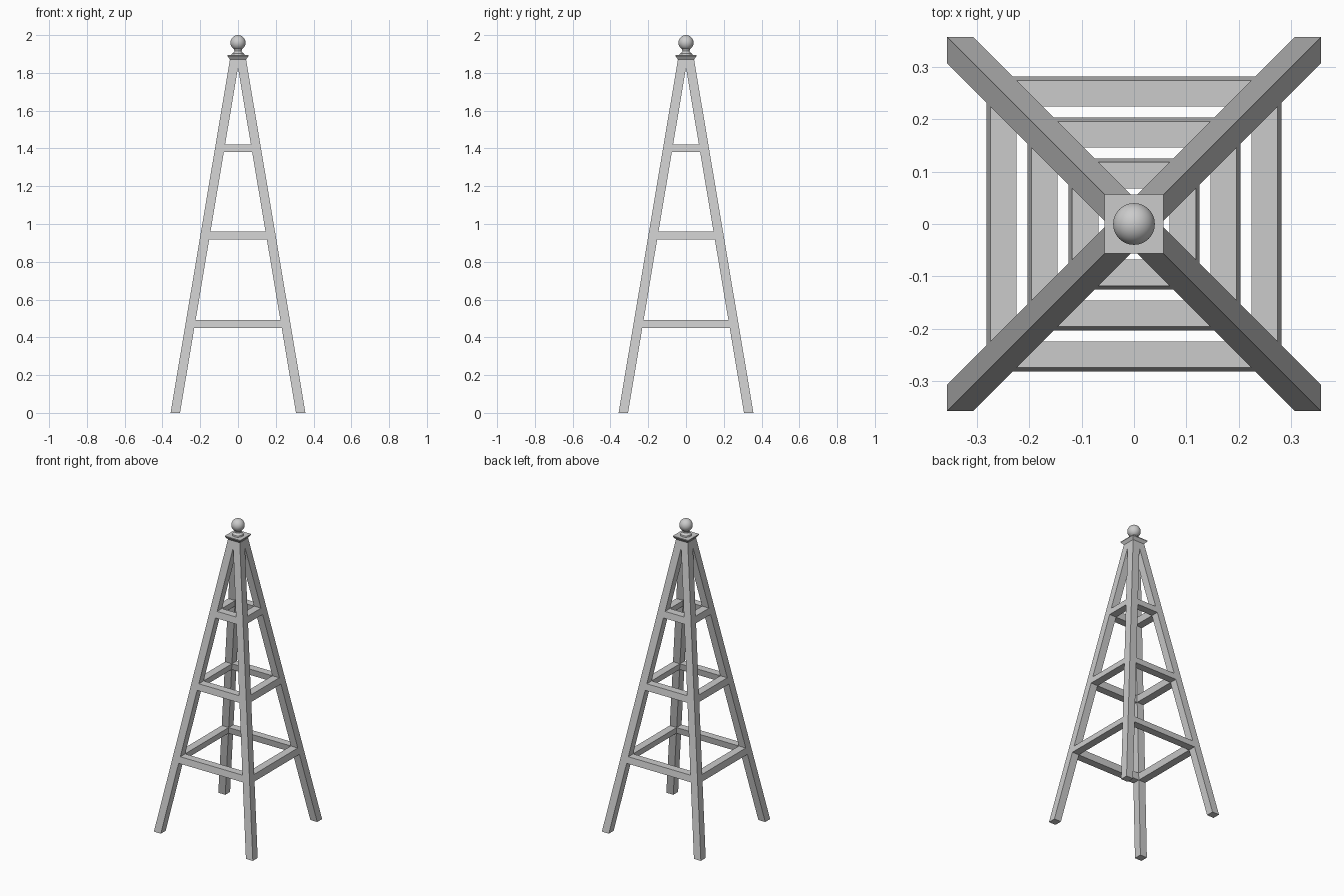
import bpy, bmesh, math

if "Cube" in bpy.data.objects:
    bpy.data.objects.remove(bpy.data.objects["Cube"])

K = 0.168      # inward lean per unit height
BASE = 0.357   # outer half width at the ground
T = 0.05       # timber width


def outer(z):
    return BASE - K * z


def prism(name, bottom, top):
    """Closed solid between two matching loops of points."""
    bm = bmesh.new()
    a = [bm.verts.new(p) for p in bottom]
    b = [bm.verts.new(p) for p in top]
    n = len(a)
    bm.faces.new(a)
    bm.faces.new(b)
    for i in range(n):
        j = (i + 1) % n
        bm.faces.new((a[i], a[j], b[j], b[i]))
    bmesh.ops.recalc_face_normals(bm, faces=bm.faces)
    me = bpy.data.meshes.new(name)
    bm.to_mesh(me)
    bm.free()
    ob = bpy.data.objects.new(name, me)
    bpy.context.collection.objects.link(ob)
    return ob


def square(h, z):
    return [(-h, -h, z), (h, -h, z), (h, h, z), (-h, h, z)]


# Four leaning legs with level square ends
def leg_end(sx, sy, z):
    o = outer(z)
    i = o - T
    return [(sx * x, sy * y, z) for x, y in ((i, i), (o, i), (o, o), (i, o))]


for sx, sy, label in ((-1, -1, "front_left"), (1, -1, "front_right"),
                      (1, 1, "back_right"), (-1, 1, "back_left")):
    prism(label + "_leg", leg_end(sx, sy, 0), leg_end(sx, sy, 1.875))


# Three tiers of rails, flush with the legs on the sloping faces
def rail_section(z):
    o = outer(z)
    i = o - T
    e = i + 0.004  # ends tuck just inside the legs
    return [(-e, -o, z), (e, -o, z), (e, -i, z), (-e, -i, z)]


for tier, z in (("lower", 0.45), ("middle", 0.917), ("upper", 1.38)):
    for k, side in enumerate(("front", "right", "back", "left")):
        ob = prism(f"{tier}_{side}_rail", rail_section(z), rail_section(z + 0.042))
        ob.rotation_euler.z = k * math.pi / 2

# Flared square cap
prism("cap", square(0.041, 1.868), square(0.056, 1.889))
prism("cap_plate", square(0.056, 1.889), square(0.056, 1.894))

# Turned finial: foot, neck and ball as one revolved profile
profile = [(0, 1.89), (0.033, 1.89), (0.034, 1.897), (0.032, 1.903),
           (0.023, 1.908), (0.019, 1.915), (0.021, 1.922)]
R, CZ = 0.04, 1.96
start = math.asin((1.926 - CZ) / R)
for i in range(15):
    t = start + (math.pi / 2 - start) * i / 14
    profile.append((max(0, R * math.cos(t)), CZ + R * math.sin(t)))
bm = bmesh.new()
vs = [bm.verts.new((r, 0, z)) for r, z in profile]
edges = [bm.edges.new(p) for p in zip(vs, vs[1:])]
bmesh.ops.spin(bm, geom=vs + edges, cent=(0, 0, 0), axis=(0, 0, 1),
               angle=2 * math.pi, steps=32, use_duplicate=False)
bmesh.ops.remove_doubles(bm, verts=bm.verts, dist=1e-5)
bmesh.ops.recalc_face_normals(bm, faces=bm.faces)
me = bpy.data.meshes.new("finial")
bm.to_mesh(me)
bm.free()
finial = bpy.data.objects.new("finial", me)
bpy.context.collection.objects.link(finial)
bpy.context.view_layer.objects.active = finial
finial.select_set(True)
bpy.ops.object.shade_smooth_by_angle(angle=math.radians(35))
